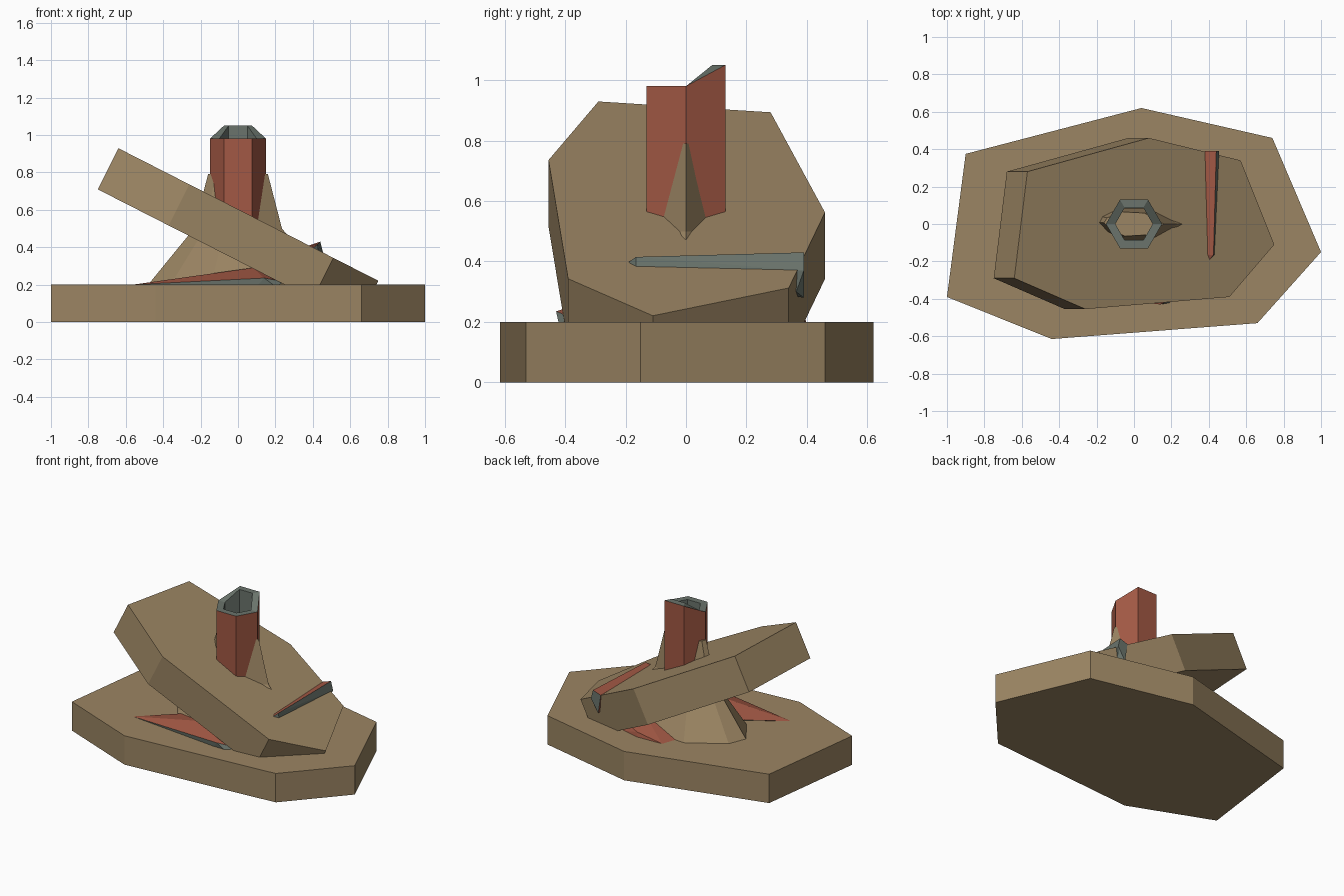
import bpy
import bmesh
import math
from mathutils import Vector

default_cube = bpy.data.objects.get("Cube")
if default_cube:
    bpy.data.objects.remove(default_cube, do_unlink=True)


def make_material(name, color):
    material = bpy.data.materials.new(name)
    material.use_nodes = True
    material.diffuse_color = color
    material.node_tree.nodes["Principled BSDF"].inputs["Base Color"].default_value = color
    return material


sand = make_material("sandstone", (0.33, 0.235, 0.125, 1))
red = make_material("brick red", (0.36, 0.098, 0.058, 1))
grey = make_material("slate grey", (0.145, 0.175, 0.15, 1))


def finish(name, bm, materials, rule=None):
    """Turn a bmesh into a flat shaded object; rule picks each face's material."""
    bmesh.ops.recalc_face_normals(bm, faces=bm.faces[:])
    bm.normal_update()
    if rule:
        for face in bm.faces:
            face.material_index = rule(face)
    mesh = bpy.data.meshes.new(name)
    bm.to_mesh(mesh)
    bm.free()
    for material in materials:
        mesh.materials.append(material)
    obj = bpy.data.objects.new(name, mesh)
    bpy.context.collection.objects.link(obj)
    return obj


def loft(name, rings, materials, rule=None, closed=False):
    """Skin a stack of rings; closed joins last to first, otherwise ends are capped."""
    bm = bmesh.new()
    loops = [[bm.verts.new(p) for p in ring] for ring in rings]
    pairs = list(zip(loops, loops[1:]))
    if closed:
        pairs.append((loops[-1], loops[0]))
    else:
        bm.faces.new(loops[0])
        bm.faces.new(loops[-1])
    for low, high in pairs:
        for i in range(len(low)):
            j = (i + 1) % len(low)
            bm.faces.new((low[i], low[j], high[j], high[i]))
    return finish(name, bm, materials, rule)


def shard(name, points, rule):
    """Convex broken piece, red with grey faces chosen by the rule."""
    bm = bmesh.new()
    for p in points:
        bm.verts.new(p)
    result = bmesh.ops.convex_hull(bm, input=bm.verts[:])
    loose = [v for v in bm.verts if not v.link_faces]
    bmesh.ops.delete(bm, geom=loose, context='VERTS')
    return finish(name, bm, [red, grey], rule)


# Flat base slab
base_outline = [(-1, -.39), (-.44, -.615), (.66, -.53), (1, -.15),
                (.74, .46), (.04, .62), (-.9, .375)]
loft("base_slab", [[(x, y, z) for x, y in base_outline] for z in (0, .2)], [sand])

# Fallen slab leaning across the base
slab_outline = [(-.64, -.29), (-.26, -.455), (.51, -.39), (.75, -.11),
                (.57, .34), (.08, .46), (-.57, .28)]
slab_top = [Vector((x, y, .603 - .51 * x)) for x, y in slab_outline]
slab_drop = Vector((-.11, 0, -.22))
loft("leaning_slab", [[p + slab_drop for p in slab_top], slab_top], [sand])


# Hollow hexagonal column with a raised rear rim
def hexagon(radius, z, rise=0):
    ring = []
    for i in range(6):
        a = math.radians(60 * i)
        height = z + (rise if 0 < i < 3 else 0)
        ring.append((radius * math.cos(a), radius * math.sin(a), height))
    return ring


def column_rule(face):
    center = face.calc_center_median()
    outward = face.normal.x * center.x + face.normal.y * center.y
    return 0 if abs(face.normal.z) < .2 and outward > 0 else 1


loft("column", [hexagon(.15, .42), hexagon(.15, .98, .07),
                hexagon(.1, .98, .07), hexagon(.1, .42)],
     [red, grey], column_rule, closed=True)

# Flared rocky core that pierces the slab and the column
core_shape = [(1, 0), (.35, .9), (-.4, 1), (-.9, .5), (-1, .1), (-.75, -.5), (-.3, -1), (.4, -.9)]
core_levels = [(.08, .52, .34), (.2, .48, .3), (.5, .235, .1), (.79, .16, .065)]
loft("rock_core", [[(x * rx, y * ry, z) for x, y in core_shape]
                   for z, rx, ry in core_levels], [sand])

# Blade standing out of the leaning slab
shard("upper_blade",
      [(.38, .39, .41), (.44, .39, .43), (.455, .39, .37), (.4, .39, .28), (.44, .365, .3),
       (.39, -.165, .4), (.425, -.165, .415), (.43, -.165, .38), (.405, -.19, .398)],
      lambda face: int(face.normal.x > .2 or face.normal.y > .8))

# Broken plate at the front, between base and slab
shard("front_shard",
      [(-.56, -.35, .2), (-.3, -.15, .215), (.08, -.25, .29), (.25, -.38, .215),
       (.14, -.43, .235), (.1, -.42, .19), (.2, -.42, .19), (-.3, -.2, .19)],
      lambda face: int(face.normal.x > .3 or face.normal.z < 0))

# Broken plate at the back
shard("rear_shard",
      [(-.14, .25, .2), (-.09, .39, .2), (.1, .39, .23), (.25, .33, .25),
       (.2, .2, .29), (.25, .36, .19), (.1, .4, .19)],
      lambda face: int(face.normal.x > .3 or face.normal.z < 0))
